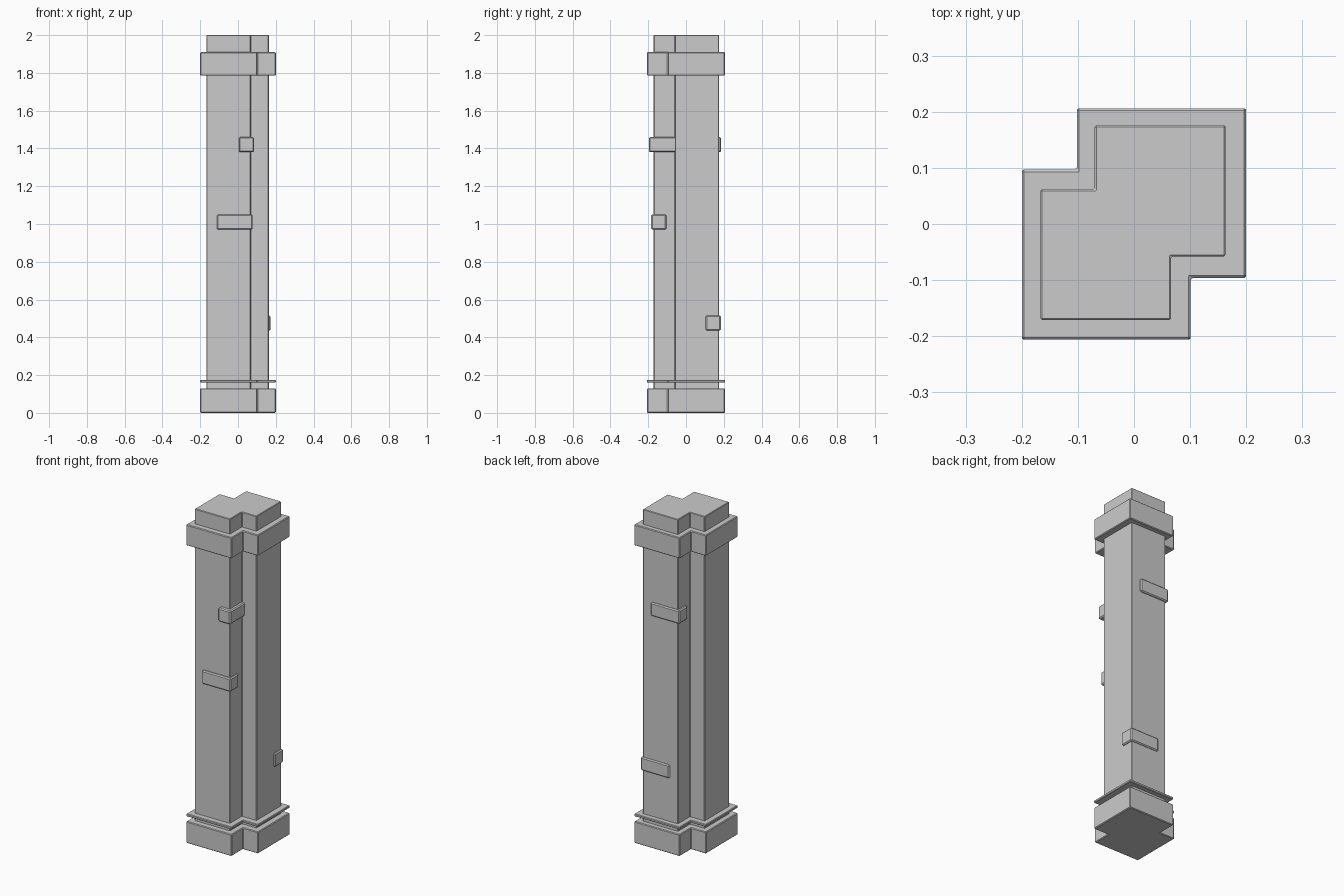
import bpy, bmesh
from mathutils import Matrix, Vector

if "Cube" in bpy.data.objects:
    bpy.data.objects.remove(bpy.data.objects["Cube"])


def finish(name, bm, bevel):
    bmesh.ops.recalc_face_normals(bm, faces=bm.faces)
    bmesh.ops.bevel(bm, geom=list(bm.edges), offset=bevel, segments=1,
                    affect='EDGES', clamp_overlap=True)
    mesh = bpy.data.meshes.new(name)
    bm.to_mesh(mesh)
    bm.free()
    obj = bpy.data.objects.new(name, mesh)
    bpy.context.collection.objects.link(obj)
    return obj


def prism(name, outline, z0, z1, bevel):
    bm = bmesh.new()
    face = bm.faces.new([bm.verts.new((x, y, z0)) for x, y in outline])
    ext = bmesh.ops.extrude_face_region(bm, geom=[face])
    top = [v for v in ext['geom'] if isinstance(v, bmesh.types.BMVert)]
    bmesh.ops.translate(bm, verts=top, vec=(0, 0, z1 - z0))
    return finish(name, bm, bevel)


def block(name, lo, hi, bevel=0.006):
    lo, hi = Vector(lo), Vector(hi)
    bm = bmesh.new()
    bmesh.ops.create_cube(bm, size=1, matrix=Matrix.Translation((lo + hi) / 2)
                          @ Matrix.Diagonal((*(hi - lo), 1)))
    return finish(name, bm, bevel)


# Cross-sections: two overlapping squares offset along the diagonal
OUTER = [(-0.2, -0.206), (0.101, -0.206), (0.101, -0.096), (0.2, -0.096),
         (0.2, 0.206), (-0.102, 0.206), (-0.102, 0.097), (-0.2, 0.097)]
INNER = [(-0.167, -0.171), (0.066, -0.171), (0.066, -0.058), (0.163, -0.058),
         (0.163, 0.176), (-0.07, 0.176), (-0.07, 0.062), (-0.167, 0.062)]

# Shaft with base, thin moulding and collar
prism("pillar_shaft", INNER, 0.01, 2.0, 0.003)
prism("pillar_base", OUTER, 0.0, 0.13, 0.004)
prism("base_moulding", OUTER, 0.16, 0.175, 0.003)
prism("top_collar", OUTER, 1.785, 1.91, 0.004)

# Protruding bricks
block("brick_front_upper", (0.005, -0.196, 1.38), (0.085, -0.006, 1.46))
block("brick_front_middle", (-0.112, -0.184, 0.97), (0.078, -0.104, 1.05))
block("brick_back_upper", (-0.085, 0.106, 1.38), (0.105, 0.186, 1.46))
block("brick_back_lower", (-0.017, 0.104, 0.435), (0.173, 0.184, 0.515))
